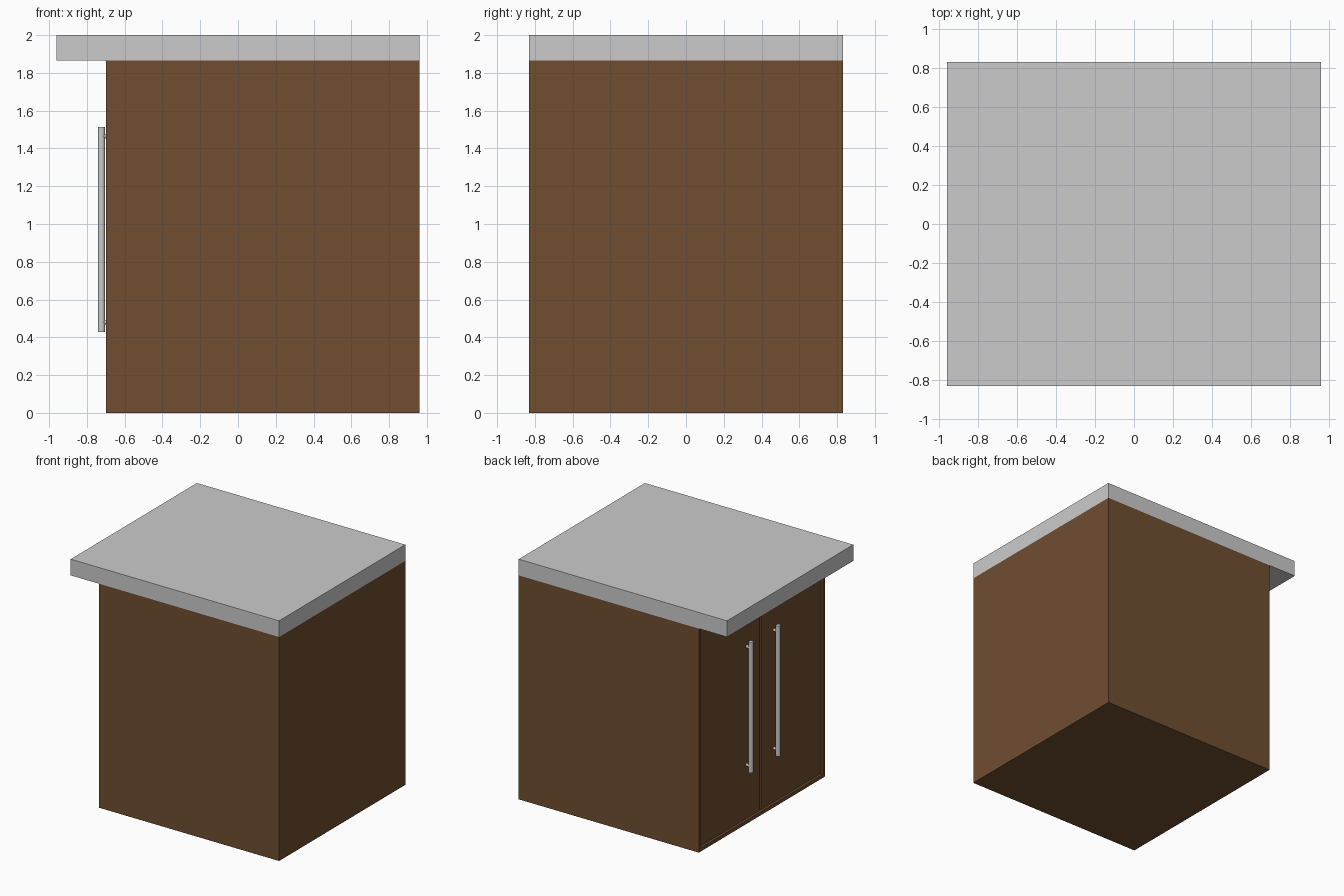
import bpy, math

if "Cube" in bpy.data.objects:
    bpy.data.objects.remove(bpy.data.objects["Cube"])

wood = bpy.data.materials.new("dark_wood")
wood.diffuse_color = (0.16, 0.075, 0.03, 1)
wood.use_nodes = True
wood.node_tree.nodes["Principled BSDF"].inputs["Base Color"].default_value = wood.diffuse_color


def box(name, x, y, z, mat=None):
    """Box from (min, max) ranges along each axis."""
    bpy.ops.mesh.primitive_cube_add(
        size=1, location=[(a + b) / 2 for a, b in (x, y, z)])
    ob = bpy.context.object
    ob.name = name
    ob.scale = [b - a for a, b in (x, y, z)]
    bpy.ops.object.transform_apply(location=False, rotation=False, scale=True)
    if mat:
        ob.data.materials.append(mat)
    return ob


def rod(name, radius, length, loc, rot=(0, 0, 0)):
    bpy.ops.mesh.primitive_cylinder_add(
        vertices=24, radius=radius, depth=length, location=loc, rotation=rot)
    bpy.context.object.name = name
    bpy.ops.object.shade_smooth_by_angle(angle=math.radians(35))


FRONT, BACK, HALF, TOP = -0.70, 0.96, 0.83, 1.865
T = 0.03          # panel thickness
DOOR = -0.685     # door face, slightly recessed

# Carcass
inner = HALF - T
box("bottom_panel", (FRONT, BACK), (-inner, inner), (0, T), wood)
box("back_panel", (BACK - T, BACK), (-inner, inner), (T, TOP), wood)

# Worktop overhanging the doors
box("worktop", (-0.96, 0.96), (-HALF, HALF), (TOP, 2.0))

# Side panel, door and bar handle on each half
for side, s in (("left", 1), ("right", -1)):
    def span(a, b):
        return tuple(sorted((s * a, s * b)))
    box(side + "_side_panel", (FRONT, BACK), span(inner, HALF), (0, TOP), wood)
    box(side + "_door", (DOOR, DOOR + T), span(0.01, inner - 0.004),
        (T + 0.004, TOP - 0.004), wood)
    rod(side + "_handle_bar", 0.019, 1.085, (-0.723, s * 0.18, 0.972))
    for z, end in ((0.48, "lower"), (1.465, "upper")):
        rod(f"{side}_{end}_handle_post", 0.012, 0.045,
            (-0.7005, s * 0.18, z), (0, math.pi / 2, 0))
